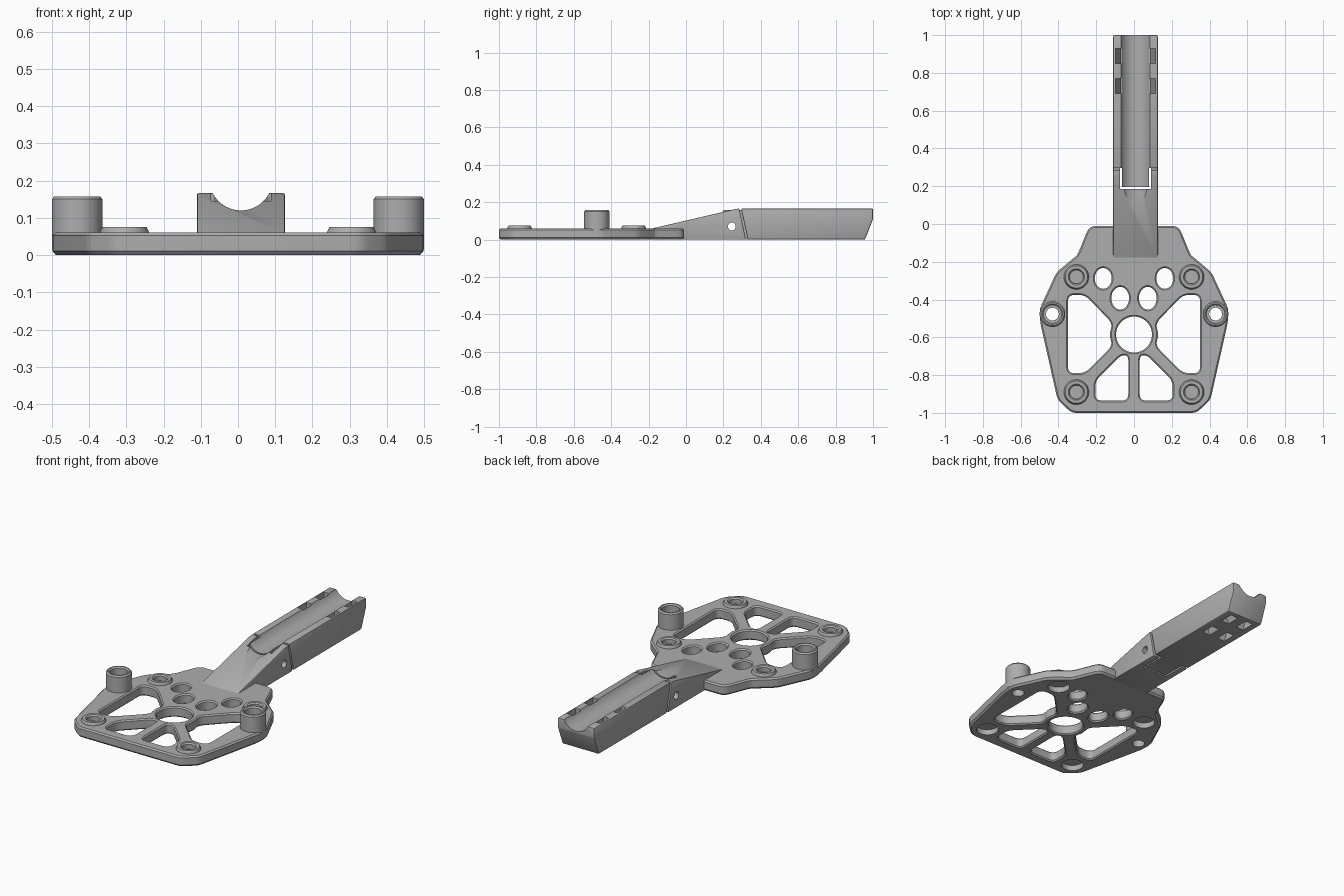
import bpy, bmesh
from math import sin, cos, pi
from mathutils import Vector

if "Cube" in bpy.data.objects:
    bpy.data.objects.remove(bpy.data.objects["Cube"], do_unlink=True)

grey = bpy.data.materials.new("plain_grey")
grey.use_nodes = True
grey.diffuse_color = (0.42, 0.42, 0.42, 1)
grey.node_tree.nodes["Principled BSDF"].inputs["Base Color"].default_value = (0.42, 0.42, 0.42, 1)


def make(name, bm):
    bmesh.ops.remove_doubles(bm, verts=bm.verts[:], dist=1e-5)
    bmesh.ops.recalc_face_normals(bm, faces=bm.faces[:])
    mesh = bpy.data.meshes.new(name)
    bm.to_mesh(mesh)
    bm.free()
    mesh.materials.append(grey)
    obj = bpy.data.objects.new(name, mesh)
    bpy.context.scene.collection.objects.link(obj)
    return obj


def loft(name, sections, bevel=0):
    """Closed solid through matching rings of points."""
    bm = bmesh.new()
    rings = [[bm.verts.new(p) for p in s] for s in sections]
    n = len(rings[0])
    for a, b in zip(rings, rings[1:]):
        for i in range(n):
            j = (i + 1) % n
            bm.faces.new((a[i], a[j], b[j], b[i]))
    bm.faces.new(rings[0][::-1])
    bm.faces.new(rings[-1])
    if bevel:
        bmesh.ops.recalc_face_normals(bm, faces=bm.faces[:])
        bmesh.ops.bevel(bm, geom=bm.edges[:], offset=bevel, segments=2,
                        profile=0.5, affect='EDGES', clamp_overlap=True)
    return make(name, bm)


def lathe(name, profile, x, y, segs=48):
    """Closed profile of (radius, z) turned about a vertical axis."""
    bm = bmesh.new()
    rings = [[bm.verts.new((x + r * cos(2 * pi * k / segs), y + r * sin(2 * pi * k / segs), z))
              for k in range(segs)] for r, z in profile]
    for i, a in enumerate(rings):
        b = rings[(i + 1) % len(rings)]
        for k in range(segs):
            m = (k + 1) % segs
            bm.faces.new((a[k], a[m], b[m], b[k]))
    return make(name, bm)


def rounded(points, d, steps=5):
    out = []
    pts = [Vector(p) for p in points]
    for i, p in enumerate(pts):
        a, b = pts[i - 1] - p, pts[(i + 1) % len(pts)] - p
        s = p + a.normalized() * min(d, a.length * 0.4)
        e = p + b.normalized() * min(d, b.length * 0.4)
        for k in range(steps + 1):
            t = k / steps
            out.append(s * (1 - t) ** 2 + p * 2 * t * (1 - t) + e * t * t)
    return out


def slab(name, pts, levels):
    """Counter-clockwise outline stacked at (z, outward growth) levels."""
    normals = []
    for i in range(len(pts)):
        t = Vector(pts[(i + 1) % len(pts)]) - Vector(pts[i - 1])
        normals.append(Vector((t.y, -t.x)).normalized())
    return loft(name, [[(*(Vector(p) + n * g), z) for p, n in zip(pts, normals)] for z, g in levels])


def ellipse(x, y, rx, ry, segs=40):
    return [(x + rx * cos(2 * pi * k / segs), y + ry * sin(2 * pi * k / segs)) for k in range(segs)]


def across(name, profile, x0, x1, bevel=0):
    """Side profile of (y, z) points run from x0 to x1."""
    return loft(name, [[(x, y, z) for y, z in profile] for x in (x0, x1)], bevel)


def along(name, profile, y0, y1):
    """End profile of (x, z) points run from y0 to y1."""
    return loft(name, [[(x, y, z) for x, z in profile] for y in (y0, y1)])


def combine(obj, tool, operation='DIFFERENCE'):
    mod = obj.modifiers.new("cut", 'BOOLEAN')
    mod.operation, mod.object, mod.solver = operation, tool, 'EXACT'
    bpy.context.view_layer.update()
    mesh = bpy.data.meshes.new_from_object(obj.evaluated_get(bpy.context.evaluated_depsgraph_get()))
    obj.modifiers.clear()
    obj.data = mesh
    bpy.data.objects.remove(tool, do_unlink=True)


def mirror(pts):
    return [(-x, y) for x, y in reversed(pts)]


# Base plate with chamfered rims
half = [(0.33, -1.0), (0.405, -0.93), (0.497, -0.52), (0.5, -0.45), (0.41, -0.255),
        (0.32, -0.18), (0.30, -0.165), (0.245, -0.03), (0.22, -0.01)]
plate = slab("base_plate", rounded(half + mirror(half), 0.025, 3),
             [(0, -0.01), (0.011, 0), (0.052, 0), (0.06, -0.008)])

# Openings in the plate
flare = [(-0.01, 0.007), (0, 0.007), (0.007, 0), (0.053, 0), (0.06, 0.007), (0.07, 0.007)]
side_window = [(0.35, -0.79), (0.35, -0.375), (0.26, -0.375), (0.115, -0.525),
               (0.13, -0.585), (0.115, -0.645), (0.26, -0.79)]
front_window = [(0.03, -0.935), (0.205, -0.935), (0.205, -0.83), (0.07, -0.695), (0.03, -0.695)]
openings = [ellipse(0, -0.585, 0.095, 0.095, 64)]
for pts in (side_window, front_window):
    openings += [rounded(pts, 0.035), rounded(mirror(pts), 0.035)]
for s in (-1, 1):
    openings += [ellipse(s * 0.073, -0.393, 0.047, 0.06), ellipse(s * 0.163, -0.288, 0.045, 0.055)]
for pts in openings:
    combine(plate, slab("cutter", pts, flare))

# Screw bosses with closed recesses, and tall hollow posts
boss = [(0, 0.032), (0.061, 0.032), (0.061, 0.05), (0.066, 0.05), (0.066, 0.062), (0.059, 0.075),
        (0.043, 0.075), (0.036, 0.068), (0.036, 0.042), (0, 0.042)]
post = [(0.034, 0), (0.045, 0), (0.045, 0.015), (0.068, 0.015), (0.068, 0.15), (0.061, 0.158),
        (0.054, 0.158), (0.047, 0.15), (0.047, 0.1), (0.034, 0.1)]
parts = [plate]
for s, side in ((-1, "right"), (1, "left")):
    for y, end in ((-0.28, "back"), (-0.89, "front")):
        combine(plate, slab("cutter", ellipse(s * 0.305, y, 0.06, 0.06, 48), [(-0.01, 0), (0.07, 0)]))
        parts.append(lathe(f"{end}_{side}_boss", boss, s * 0.305, y))
    combine(plate, slab("cutter", ellipse(s * 0.432, -0.477, 0.044, 0.044, 48), [(-0.01, 0), (0.07, 0)]))
    parts.append(lathe(f"{side}_post", post, s * 0.432, -0.477))

# Sloping neck and hinged handle
X0, X1, MID = -0.11, 0.126, 0.008
neck = across("neck", [(-0.18, 0.03), (-0.18, 0.06), (0.25, 0.16), (0.285, 0.167), (0.32, 0),
                       (-0.03, 0), (-0.03, 0.03)], X0, X1, 0.004)
handle = across("handle", [(0.294, 0.167), (1.0, 0.167), (1.0, 0.11), (0.957, 0), (0.33, 0)],
                X0, X1, 0.007)
combine(neck, across("cutter", [(0.185, -0.1), (0.185, 0.3), (0.5, 0.3), (0.5, -0.1)],
                     MID - 0.081, MID + 0.081))
combine(handle, across("tongue", [(0.195, 0.001), (0.195, 0.15), (0.21, 0.166), (0.36, 0.166), (0.36, 0.001)],
                       MID - 0.071, MID + 0.071), 'UNION')

# Round trough along the top, and the hinge pin hole
for obj in (neck, handle):
    combine(obj, along("cutter", ellipse(MID, 0.205, 0.085, 0.085, 64), -0.3, 1.2))
    combine(obj, across("cutter", ellipse(0.245, 0.07, 0.021, 0.021, 32), -0.3, 0.3))

# Slanted strap slots through the handle
slot = [(0.073, 0.2), (0.073, 0.125), (0.02, -0.02), (0.072, -0.02), (0.107, 0.11), (0.107, 0.2)]
for y in (0.69, 0.85):
    for s in (-1, 1):
        combine(handle, along("cutter", [(MID + s * x, z) for x, z in slot], y, y + 0.08))

# Smooth curved walls, crisp edges
parts += [neck, handle]
bpy.ops.object.select_all(action='DESELECT')
for obj in parts:
    obj.select_set(True)
bpy.context.view_layer.objects.active = plate
bpy.ops.object.shade_smooth_by_angle(angle=pi / 6)
